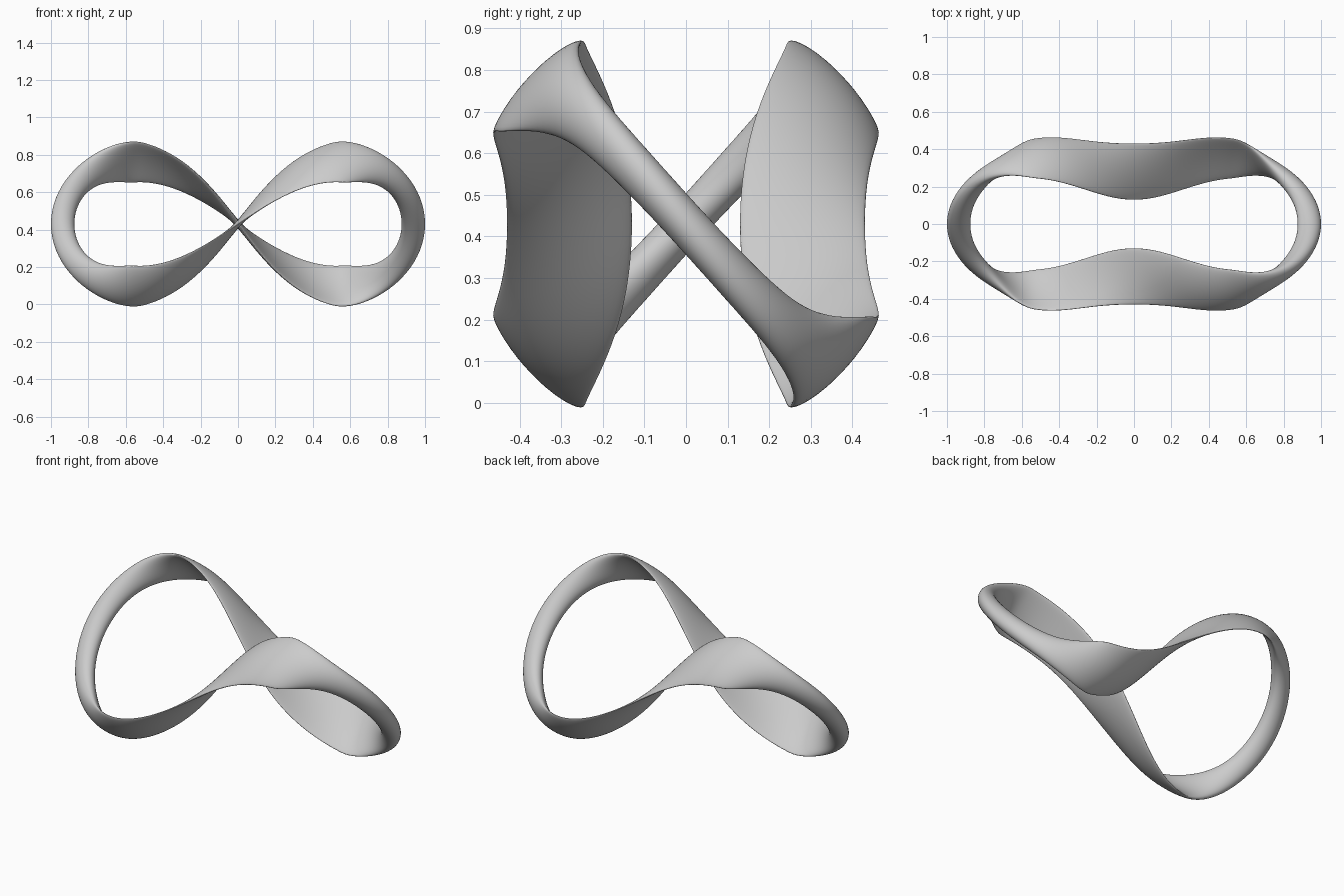
import bpy, math
from mathutils import Vector

cube = bpy.data.objects.get("Cube")
if cube:
    bpy.data.objects.remove(cube, do_unlink=True)

STEPS, SIDES = 240, 40
HEIGHT = 0.43


def path(t):
    """Figure-eight loop whose two strands pass each other in depth."""
    s, c = math.sin(t), math.cos(t)
    x = 0.9375 * c / (1 + s * s)
    y = -(0.385 * s + 0.125 * math.sin(3 * t) + 0.02 * math.sin(5 * t))
    return Vector((x, y, x * s + HEIGHT))


def section(t):
    """Ring of points: a wide thin band that rounds into a rod at the ends."""
    tangent = (path(t + 0.001) - path(t - 0.001)).normalized()
    normal = Vector((0, 1, 0)).cross(tangent).normalized()
    side = tangent.cross(normal)
    angle = math.pi / 2 - t - math.radians(6) * math.sin(2 * t)
    wide = math.cos(angle) * side + math.sin(angle) * normal
    thin = math.cos(angle) * normal - math.sin(angle) * side
    u = max(0, (abs(math.cos(t)) - 0.78) / 0.22)
    rod = u * u * (3 - 2 * u)
    half_width = 0.15 - 0.0875 * rod
    half_depth = 0.016 + 0.034 * rod
    bow = 0.022 * math.sin(2 * angle) * (1 - rod)
    for j in range(SIDES):
        p = 2 * math.pi * j / SIDES
        depth = half_depth * math.sin(p) + bow * math.sin(p) ** 2
        yield path(t) + wide * half_width * math.cos(p) + thin * depth


# Sweep the section around the closed loop
verts = [v for i in range(STEPS) for v in section(2 * math.pi * i / STEPS)]
faces = []
for i in range(STEPS):
    a, b = i * SIDES, (i + 1) % STEPS * SIDES
    for j in range(SIDES):
        k = (j + 1) % SIDES
        faces.append((a + j, a + k, b + k, b + j))

mesh = bpy.data.meshes.new("twisted_loop")
mesh.from_pydata(verts, [], faces)
mesh.update()
loop = bpy.data.objects.new("twisted_loop", mesh)
bpy.context.collection.objects.link(loop)

# Plain grey finish
grey = bpy.data.materials.new("light_grey")
grey.use_nodes = True
colour = (0.6, 0.6, 0.6, 1)
grey.diffuse_color = colour
grey.node_tree.nodes["Principled BSDF"].inputs["Base Color"].default_value = colour
mesh.materials.append(grey)

# Consistent outward faces and smooth shading
bpy.ops.object.select_all(action='DESELECT')
loop.select_set(True)
bpy.context.view_layer.objects.active = loop
bpy.ops.object.mode_set(mode='EDIT')
bpy.ops.mesh.select_all(action='SELECT')
bpy.ops.mesh.normals_make_consistent(inside=False)
bpy.ops.object.mode_set(mode='OBJECT')
bpy.ops.object.shade_smooth()
